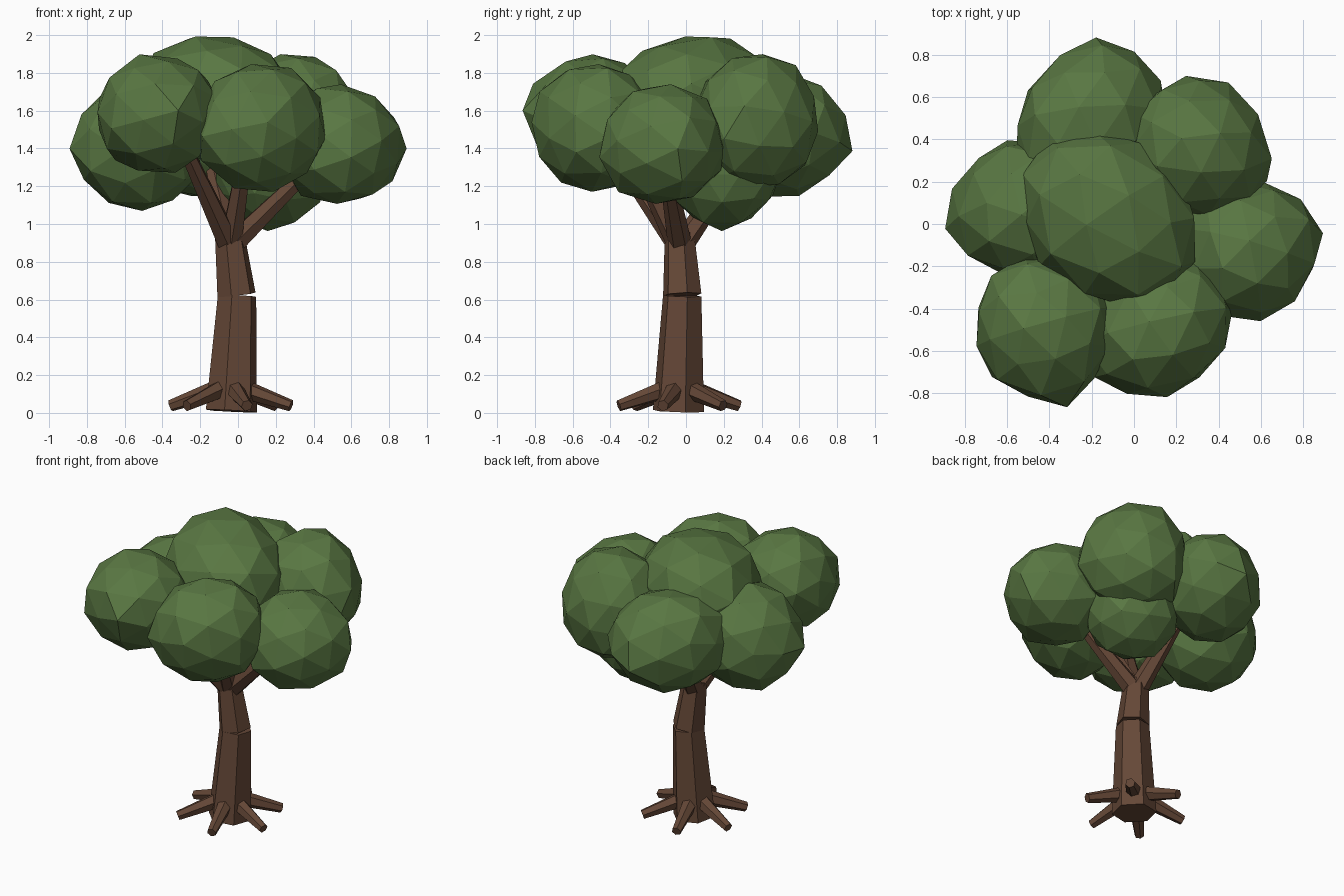
import bpy, bmesh, math, random
from mathutils import Vector, Matrix

random.seed(7)
if "Cube" in bpy.data.objects:
    bpy.data.objects.remove(bpy.data.objects["Cube"], do_unlink=True)


def make_material(name, color):
    m = bpy.data.materials.new(name)
    m.use_nodes = True
    m.diffuse_color = color
    m.node_tree.nodes["Principled BSDF"].inputs["Base Color"].default_value = color
    return m


BARK = make_material("brown bark", (0.13, 0.064, 0.038, 1))
LEAF = make_material("green leaves", (0.1, 0.185, 0.055, 1))


def add_object(name, bm, mat):
    mesh = bpy.data.meshes.new(name)
    bm.to_mesh(mesh)
    bm.free()
    mesh.materials.append(mat)
    ob = bpy.data.objects.new(name, mesh)
    bpy.context.collection.objects.link(ob)
    return ob


def limb(name, start, end, r1, r2, spin=0.0):
    """Six-sided tapered log running from start to end."""
    a, b = Vector(start), Vector(end)
    axis = b - a
    tilt = Vector((0, 0, 1)).rotation_difference(axis).to_matrix().to_4x4()
    bm = bmesh.new()
    bmesh.ops.create_cone(bm, cap_ends=True, segments=6, radius1=r1, radius2=r2,
                          depth=axis.length,
                          matrix=Matrix.Translation((a + b) / 2) @ tilt
                          @ Matrix.Rotation(spin, 4, 'Z'))
    return add_object(name, bm, BARK)


def leaf_clump(name, center, size, yaw, knob):
    """Uneven faceted ball, turned by yaw degrees, with one corner pushed out along knob."""
    bm = bmesh.new()
    bmesh.ops.create_icosphere(bm, subdivisions=2, radius=1)
    knob = Vector(knob).normalized()
    # Aim one corner of the ball along the knob direction
    corner = bm.verts[:][0].co.normalized()
    rot = Matrix.Rotation(math.radians(yaw), 3, 'Z')
    aim = corner.rotation_difference(rot.inverted() @ knob).to_matrix()
    for v in bm.verts:
        p = rot @ (Matrix.Diagonal(size) @ (aim @ v.co)) * random.uniform(0.97, 1.05)
        p += knob * 0.045 * max(0, p.normalized().dot(knob)) ** 6
        v.co = Vector(center) + p
    return add_object(name, bm, LEAF)


# Trunk in two leaning sections
SPIN = math.radians(45)
limb("lower_trunk", (-0.035, -0.04, 0.01), (-0.005, -0.02, 0.62), 0.14, 0.105, SPIN)
limb("upper_trunk", (-0.008, -0.02, 0.625), (-0.045, -0.035, 0.95), 0.105, 0.08, SPIN)

# Six roots spread evenly around the base
for i in range(6):
    ang = math.radians(45 + 60 * i)
    out = Vector((math.cos(ang), math.sin(ang), 0))
    base = Vector((-0.038, -0.037, 0))
    limb(f"root_{i + 1}", base + out * 0.06 + Vector((0, 0, 0.13)),
         base + out * 0.33 + Vector((0, 0, 0.038)), 0.052, 0.031)

# Branches fanning into the crown
fork = (-0.04, -0.03, 0.88)
for name, tip in {"left_branch": (0.36, -0.1, 1.27),
                  "right_branch": (-0.27, -0.38, 1.38),
                  "back_branch": (-0.14, 0.28, 1.32),
                  "front_branch": (0.04, -0.28, 1.38)}.items():
    limb(name, fork, tip, 0.065, 0.04)

# Crown: clumps given as centre, half-size, yaw and knob direction
for name, center, size, yaw, knob in (
        ("top_leaves", (-0.12, 0.03, 1.66), (0.39, 0.46, 0.33), 45, (-0.1, 0.16, 0.33)),
        ("back_leaves", (-0.21, 0.48, 1.47), (0.385, 0.325, 0.33), 45, (0, 0.36, -0.08)),
        ("back_left_leaves", (0.3, 0.37, 1.54), (0.33, 0.34, 0.365), 45, (0.32, -0.16, -0.08)),
        ("left_leaves", (0.535, -0.12, 1.42), (0.325, 0.34, 0.325), 0, (0.34, 0.07, -0.02)),
        ("front_left_leaves", (0.13, -0.48, 1.505), (0.36, 0.31, 0.345), 45, (-0.3, -0.22, -0.04)),
        ("front_right_leaves", (-0.425, -0.485, 1.58), (0.335, 0.335, 0.32), 0, (0.1, -0.35, 0.02)),
        ("right_leaves", (-0.52, 0.07, 1.42), (0.335, 0.33, 0.35), 0, (-0.36, -0.09, -0.02)),
        ("under_leaves", (0.18, 0.19, 1.28), (0.31, 0.31, 0.28), 0, (-0.02, 0, -0.3))):
    leaf_clump(name, center, size, yaw, knob)
